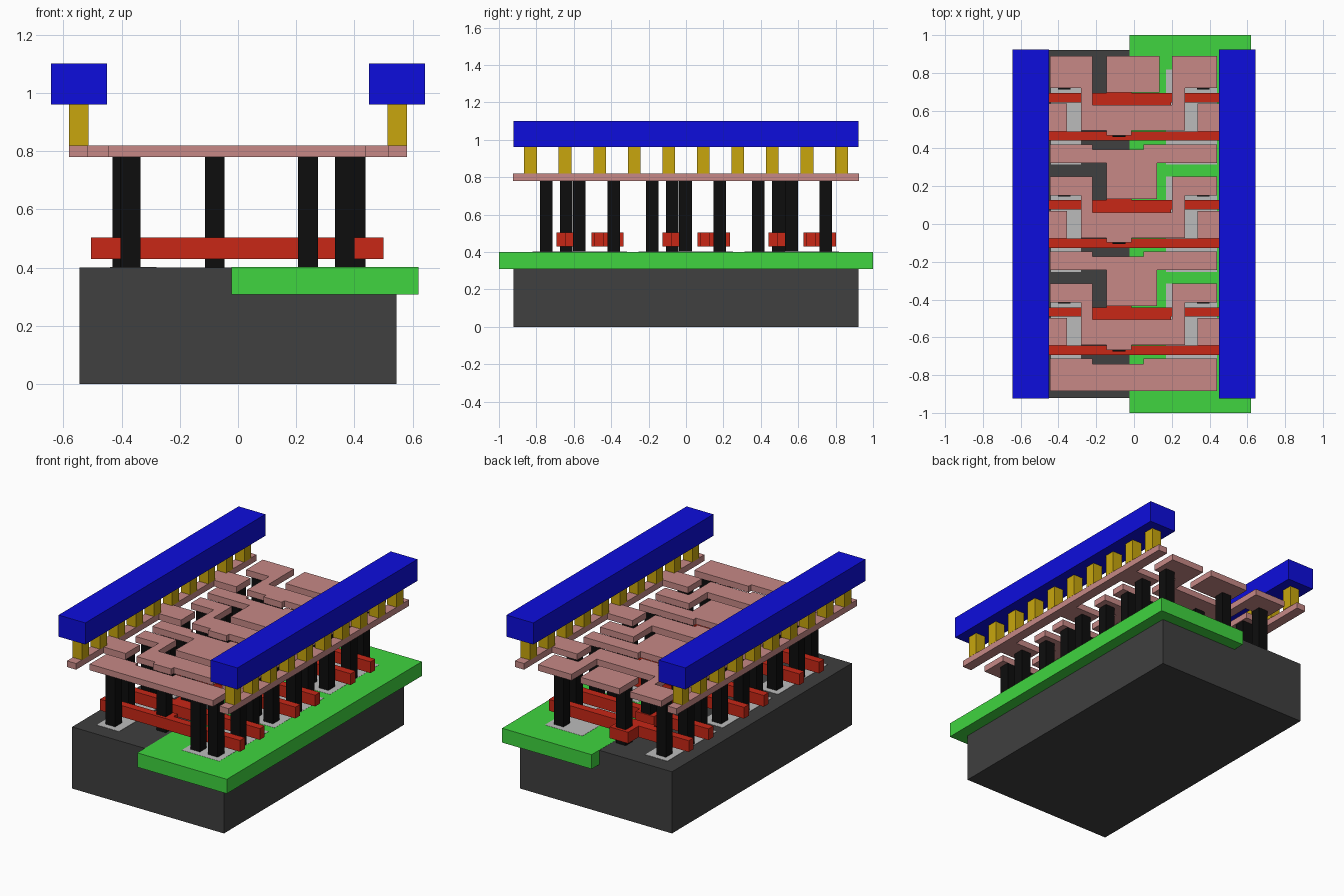
import bpy, bmesh

if "Cube" in bpy.data.objects:
    bpy.data.objects.remove(bpy.data.objects["Cube"])

def material(name, r, g, b):
    m = bpy.data.materials.new(name)
    m.diffuse_color = (r, g, b, 1)
    m.use_nodes = True
    m.node_tree.nodes["Principled BSDF"].inputs["Base Color"].default_value = m.diffuse_color
    return m

DARK = material("dark_silicon", .05, .05, .05)
GREEN = material("well_green", .05, .66, .05)
GREY = material("diffusion_grey", .5, .5, .5)
RED = material("gate_red", .58, .02, .008)
BLACK = material("contact_black", .004, .004, .004)
PINK = material("metal_pink", .57, .25, .24)
GOLD = material("via_gold", .58, .38, .004)
BLUE = material("metal_blue", .004, .004, .72)

def prism(name, outline, z0, z1, mat):
    """Extrude a flat outline from z0 up to z1."""
    bm = bmesh.new()
    face = bm.faces.new([bm.verts.new((x, y, z0)) for x, y in outline])
    top = bmesh.ops.extrude_face_region(bm, geom=[face])["geom"]
    bmesh.ops.translate(bm, vec=(0, 0, z1 - z0),
                        verts=[v for v in top if isinstance(v, bmesh.types.BMVert)])
    bmesh.ops.recalc_face_normals(bm, faces=bm.faces)
    me = bpy.data.meshes.new(name)
    bm.to_mesh(me)
    bm.free()
    me.materials.append(mat)
    ob = bpy.data.objects.new(name, me)
    bpy.context.collection.objects.link(ob)
    return ob

def box(name, x0, x1, y0, y1, z0, z1, mat):
    return prism(name, [(x0, y0), (x1, y0), (x1, y1), (x0, y1)], z0, z1, mat)

def pillar(name, x, y, z0, z1, mat, r=.034):
    return box(name, x - r, x + r, y - r, y + r, z0, z1, mat)

M0, M1 = .78, .82            # lower metal layer
STEP = .567                  # spacing of the repeated cells
cells = [0, STEP, 2 * STEP]  # offsets from the front cell

# Silicon block and the well sunk into its right half
box("substrate", -.545, .545, -.922, .922, 0, .4, DARK)
box("well", -.023, .62, -1, 1, .308, .401, GREEN)

for i, d in enumerate(cells):
    first, last = i == 0, i == 2

    def shift(pts):
        return [(x, y + d) for x, y in pts]

    # Diffusion areas
    box("diffusion_left", -.44, -.28, -.82 + d, -.315 + d, .38, .402, GREY)
    box("diffusion_right", .17, .44, -.82 + d, -.315 + d, .38, .402, GREY)

    # Gate bars with contact pads
    prism("front_gate", shift([
        (-.505, -.693), (.5, -.693), (.5, -.643), (-.013, -.643), (-.013, -.598),
        (-.145, -.598), (-.145, -.643), (-.505, -.643)]), .43, .503, RED)
    prism("rear_gate", shift([
        (-.505, -.49), (-.22, -.49), (-.22, -.506), (.195, -.506), (.195, -.49),
        (.5, -.49), (.5, -.441), (-.013, -.441), (-.013, -.333), (-.145, -.333),
        (-.145, -.441), (-.505, -.441)]), .43, .503, RED)

    # Contacts from silicon and gates up to the lower metal
    for x, y in [(-.369, -.747), (.24, -.747), (.367, -.747), (-.08, -.64),
                 (-.397, -.57), (.404, -.57), (-.369, -.387), (.367, -.387),
                 (-.08, -.387)]:
        pillar("contact", x, y + d, .4, M0, BLACK)

    # Inner bridge: two drain arms joined by a block with a gate tab
    t = -.245 if last else -.315
    prism("bridge_metal", shift([
        (-.445, -.415), (-.28, -.415), (-.28, -.64), (-.145, -.64), (-.145, -.666),
        (-.013, -.666), (-.013, -.64), (.27, -.64), (.27, -.415), (.44, -.415),
        (.44, t), (.2, t), (.2, -.505), (-.22, -.505), (-.22, t), (-.445, t)]),
        M0, M1, PINK)

    # Output strip with a notch; a stem leads on to the next gate
    top = [(.44, -.713), (.05, -.713), (.05, -.74), (-.22, -.74),
           (-.22, -.713), (-.445, -.713)]
    if first:
        low = [(-.445, -.885), (.44, -.885)]
    else:
        low = [(-.445, -.81), (-.145, -.81), (-.145, -1.002), (.123, -1.002),
               (.123, -.81), (.44, -.81)]
    prism("output_metal", shift(low + top), M0, M1, PINK)

# Input pad at the back
box("input_metal", -.145, .135, .695, .89, M0, M1, PINK)

# Supply rails with stubs to the source contacts, vias and upper bars
for side, s, tip in (("left", -1, .356), ("right", 1, .335)):
    rail = [(s * .58, .925), (s * .58, -.925), (s * .515, -.925)]
    for d in cells:
        rail += [(s * .515, -.643 + d), (s * tip, -.643 + d),
                 (s * tip, -.497 + d), (s * .515, -.497 + d)]
    rail.append((s * .515, .925))
    prism(side + "_rail", rail, M0, M1, PINK)
    for k in range(10):
        pillar(side + "_via", s * .547, (k - 4.5) * .1847, M1, .96, GOLD)
    x0, x1 = sorted((s * .45, s * .642))
    box(side + "_power_bar", x0, x1, -.923, .923, .96, 1.1, BLUE)
